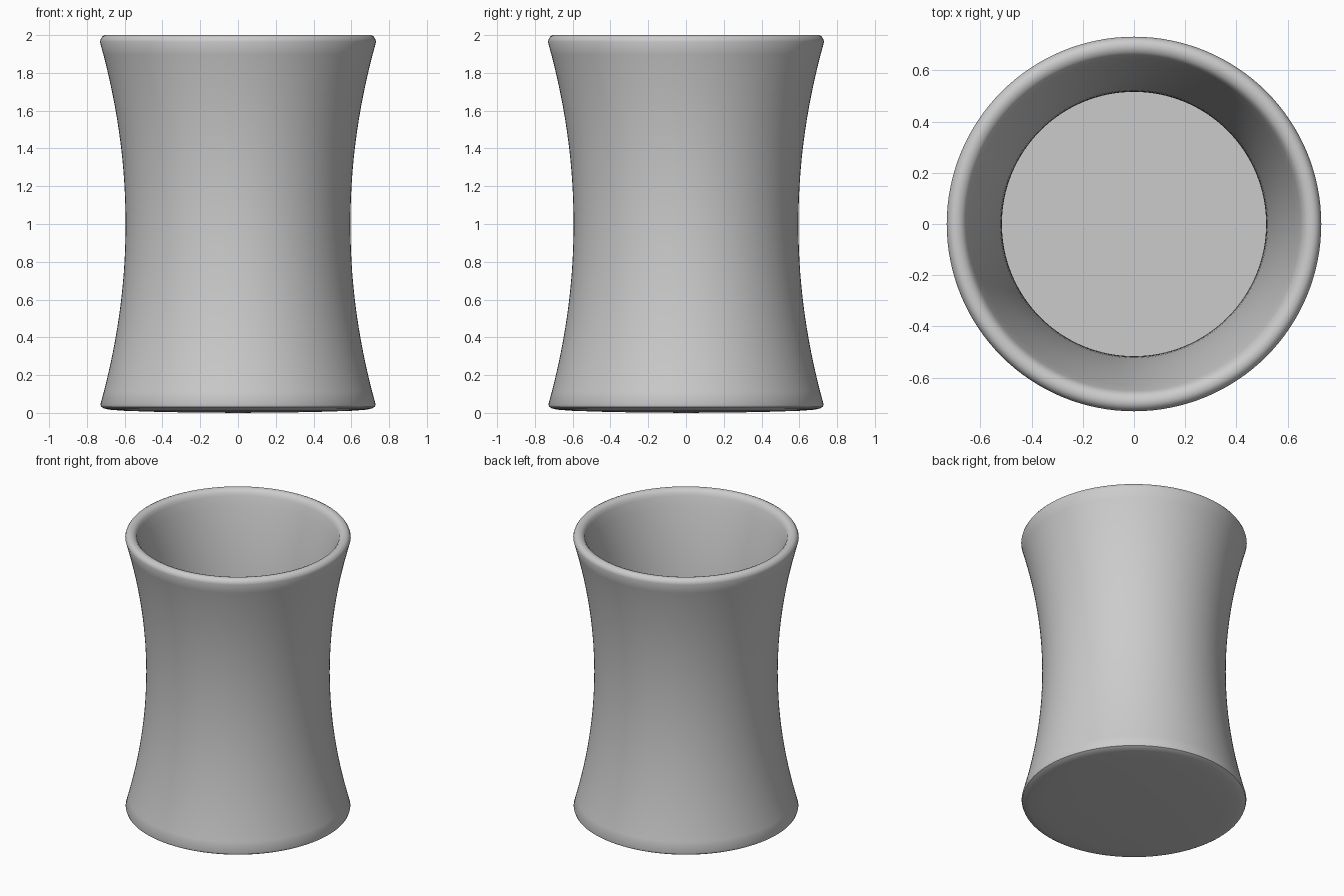
import bpy, bmesh, math

if "Cube" in bpy.data.objects:
    bpy.data.objects.remove(bpy.data.objects["Cube"])

SEG = 128
BULGE = 0.135


def wall(base, z):
    # waisted curve, narrowest at mid height
    return base + BULGE * ((z - 1.0) / 0.96) ** 2


# gently domed underside and rounded foot
profile = [(0.0, 0.0), (0.38, 0.004), (0.6, 0.011), (0.68, 0.017), (0.71, 0.024), (0.724, 0.032)]
# outer wall
n = 28
profile += [(wall(0.595, z), z) for z in [0.045 + i * 1.92 / n for i in range(n + 1)]]
# rounded rim
profile += [(0.727, 1.98), (0.718, 1.993), (0.704, 2.0), (0.688, 2.0), (0.672, 1.994), (0.66, 1.982)]
# inner wall down to the flat floor
profile += [(wall(0.516, z), z) for z in [1.96 - i * 1.88 / n for i in range(n + 1)]]
profile += [(0.0, 0.08)]

# lathe the profile
bm = bmesh.new()
verts = [bm.verts.new((r, 0, z)) for r, z in profile]
edges = [bm.edges.new(pair) for pair in zip(verts, verts[1:])]
bmesh.ops.spin(bm, geom=verts + edges, cent=(0, 0, 0), axis=(0, 0, 1),
               angle=2 * math.pi, steps=SEG, use_merge=True)
bmesh.ops.remove_doubles(bm, verts=bm.verts, dist=0.0001)
bmesh.ops.recalc_face_normals(bm, faces=bm.faces)
mesh = bpy.data.meshes.new("waisted_cup")
bm.to_mesh(mesh)
bm.free()

cup = bpy.data.objects.new("waisted_cup", mesh)
bpy.context.collection.objects.link(cup)
grey = bpy.data.materials.new("light grey")
grey.diffuse_color = (0.6, 0.6, 0.6, 1)
grey.use_nodes = True
grey.node_tree.nodes["Principled BSDF"].inputs["Base Color"].default_value = grey.diffuse_color
mesh.materials.append(grey)

bpy.context.view_layer.objects.active = cup
cup.select_set(True)
bpy.ops.object.shade_smooth_by_angle(angle=math.radians(40))
